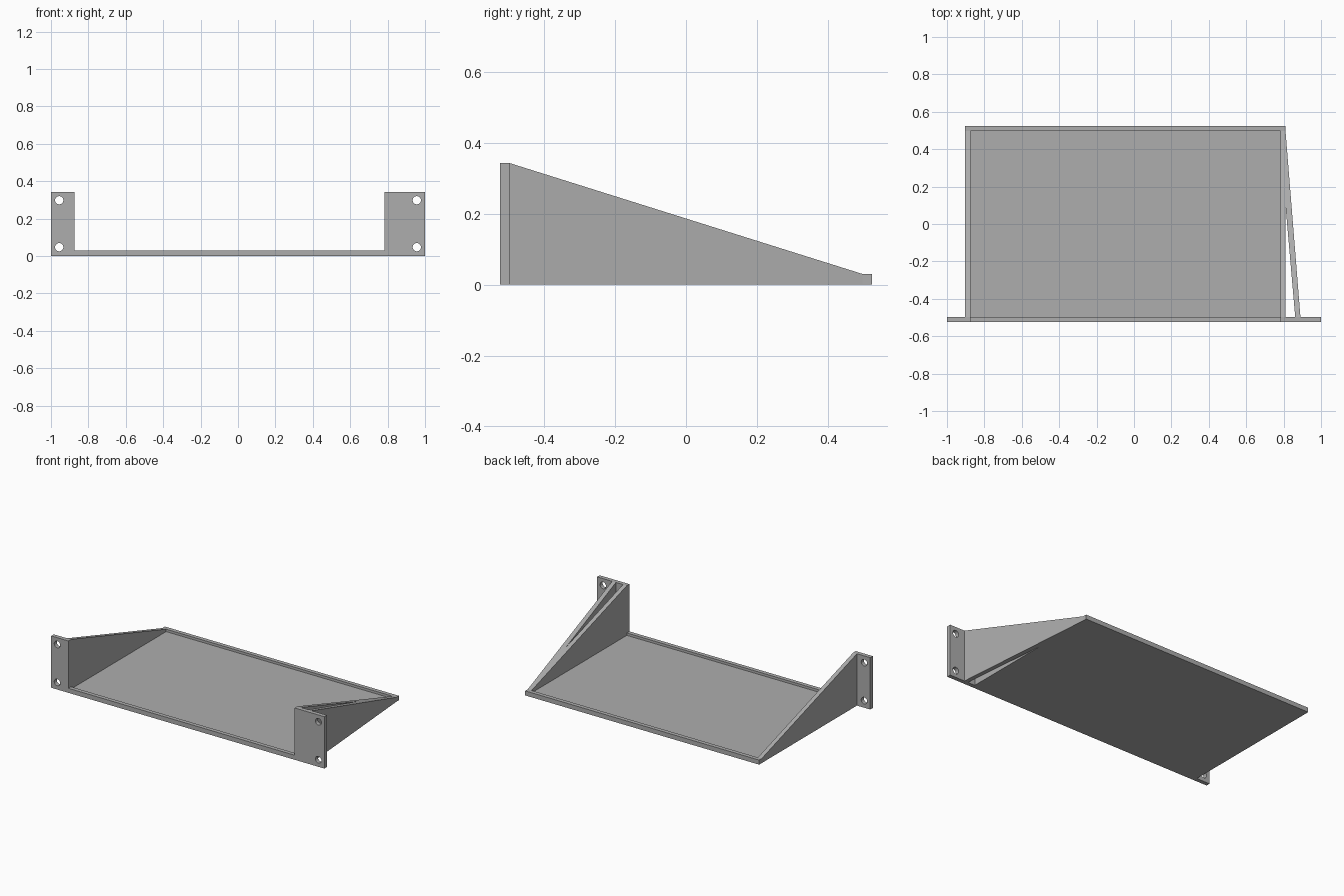
import bpy
import bmesh
import math
from mathutils import Vector

cube = bpy.data.objects.get("Cube")
if cube:
    bpy.data.objects.remove(cube, do_unlink=True)

grey = bpy.data.materials.new("plain_grey")
grey.use_nodes = True
COLOUR = (0.42, 0.42, 0.42, 1)
grey.diffuse_color = COLOUR
grey.node_tree.nodes["Principled BSDF"].inputs["Base Color"].default_value = COLOUR

# Shared dimensions
FRONT, BACK = -0.525, 0.525
PLATE_BACK = -0.498
SLOPE_END = 0.498
RIM, HEIGHT, FLOOR = 0.03, 0.343, 0.014
LEFT, RIGHT = 0.81, -0.903
IN_LEFT, IN_RIGHT = 0.782, -0.875


def prism(name, outline, offset):
    """Extrude a flat outline along an offset vector."""
    bm = bmesh.new()
    face = bm.faces.new([bm.verts.new(p) for p in outline])
    ext = bmesh.ops.extrude_face_region(bm, geom=[face])
    moved = [v for v in ext["geom"] if isinstance(v, bmesh.types.BMVert)]
    bmesh.ops.translate(bm, verts=moved, vec=Vector(offset))
    bmesh.ops.recalc_face_normals(bm, faces=bm.faces)
    mesh = bpy.data.meshes.new(name)
    bm.to_mesh(mesh)
    bm.free()
    mesh.materials.append(grey)
    obj = bpy.data.objects.new(name, mesh)
    bpy.context.collection.objects.link(obj)
    return obj


def box(name, x0, x1, y0, y1, z0, z1):
    return prism(name, [(x0, y0, z0), (x1, y0, z0), (x1, y1, z0), (x0, y1, z0)],
                 (0, 0, z1 - z0))


def slope_z(y):
    t = (y - PLATE_BACK) / (SLOPE_END - PLATE_BACK)
    return HEIGHT + (RIM - HEIGHT) * min(max(t, 0), 1)


# Tray floor with low front and back rims
box("tray_floor", IN_RIGHT, IN_LEFT, PLATE_BACK, SLOPE_END, 0, FLOOR)
box("front_rim", IN_RIGHT, IN_LEFT, FRONT, PLATE_BACK, 0, RIM)
box("back_rim", IN_RIGHT, IN_LEFT, SLOPE_END, BACK, 0, RIM)

# Sloping side walls
for name, x0, x1 in (("right_wall", RIGHT, IN_RIGHT), ("left_wall", IN_LEFT, LEFT)):
    prism(name, [(x0, PLATE_BACK, 0), (x0, BACK, 0), (x0, BACK, RIM),
                 (x0, SLOPE_END, RIM), (x0, PLATE_BACK, HEIGHT)], (x1 - x0, 0, 0))

# Slanted brace beside the left wall, its top following the wall slope
brace = prism("left_brace", [(0.862, PLATE_BACK, 0), (0.89, PLATE_BACK, 0),
                             (LEFT, SLOPE_END, 0), (LEFT, 0.1, 0)], (0, 0, 1))
for v in brace.data.vertices:
    if v.co.z > 0.5:
        v.co.z = slope_z(v.co.y)

# Mounting plates, each drilled with two screw holes
for name, x0, x1, hole_x in (("right_mounting_plate", -1, IN_RIGHT, -0.956),
                             ("left_mounting_plate", IN_LEFT, 1, 0.956)):
    plate = box(name, x0, x1, FRONT, PLATE_BACK, 0, HEIGHT)
    for hole_z in (0.047, 0.298):
        bpy.ops.mesh.primitive_cylinder_add(
            vertices=32, radius=0.022, depth=0.2,
            location=(hole_x, (FRONT + PLATE_BACK) / 2, hole_z),
            rotation=(math.pi / 2, 0, 0))
        cutter = bpy.context.object
        cutter.name = "hole_cutter"
        cutter.hide_render = True
        cutter.data.materials.append(grey)
        mod = plate.modifiers.new("screw_hole", 'BOOLEAN')
        mod.operation = 'DIFFERENCE'
        mod.solver = 'EXACT'
        mod.object = cutter
        bpy.context.view_layer.objects.active = plate
        bpy.ops.object.modifier_apply(modifier=mod.name)
        bpy.data.objects.remove(cutter, do_unlink=True)
